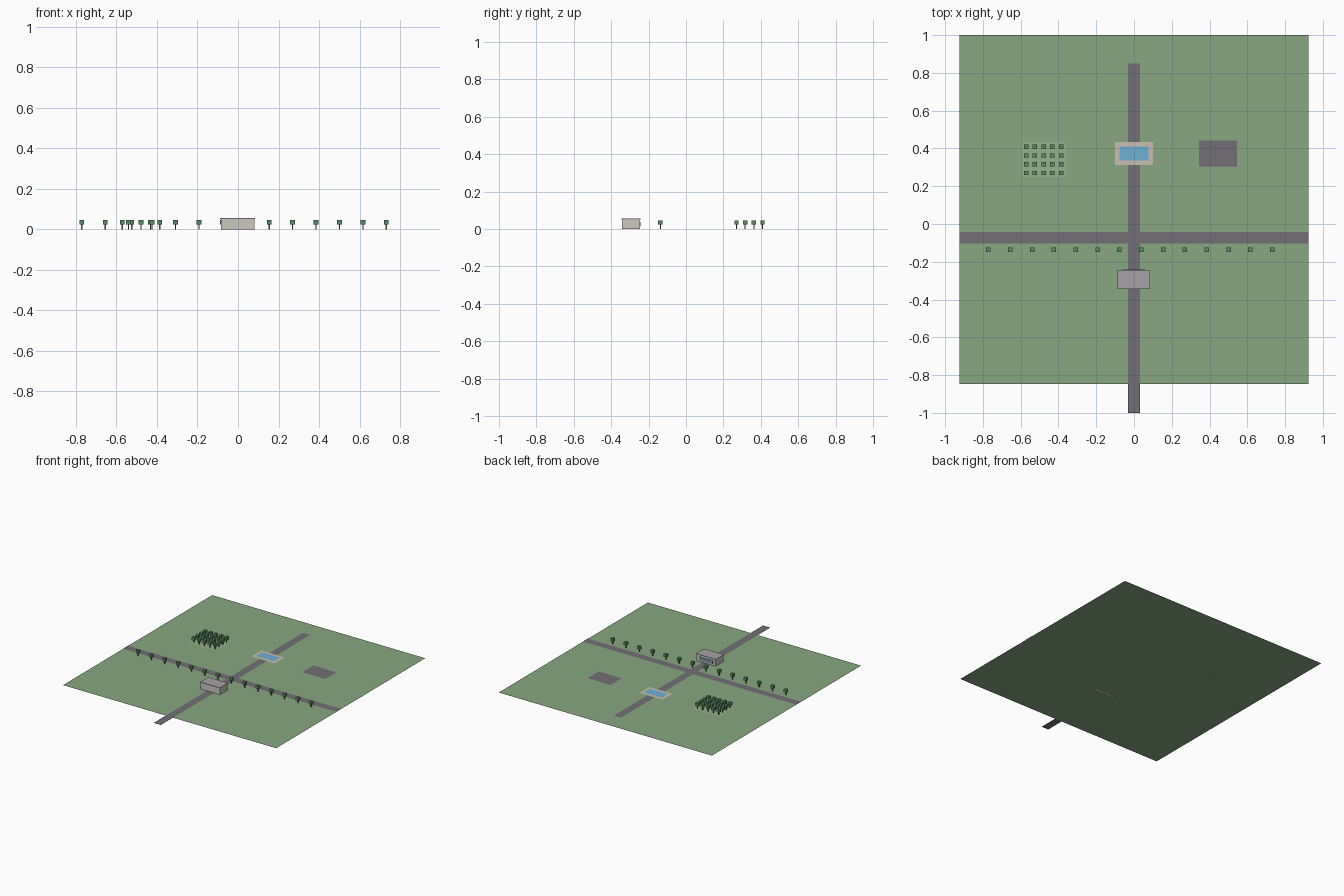
import bpy

if "Cube" in bpy.data.objects:
    bpy.data.objects.remove(bpy.data.objects["Cube"])


def material(name, rgb):
    m = bpy.data.materials.new(name)
    m.diffuse_color = (*rgb, 1)
    m.use_nodes = True
    m.node_tree.nodes["Principled BSDF"].inputs["Base Color"].default_value = m.diffuse_color
    return m


GRASS = material("grass", (0.25, 0.39, 0.22))
LAWN = material("lawn", (0.29, 0.44, 0.25))
ASPHALT = material("asphalt", (0.17, 0.16, 0.18))
STONE = material("stone", (0.58, 0.52, 0.44))
WATER = material("water", (0.16, 0.44, 0.66))
WALL = material("wall", (0.6, 0.58, 0.53))
ROOF = material("roof", (0.38, 0.36, 0.39))
GLASS = material("glass", (0.2, 0.3, 0.42))
LEAF = material("leaf", (0.1, 0.26, 0.12))
BARK = material("bark", (0.2, 0.13, 0.08))


def finish(name, verts, faces, mats, face_mats=None):
    me = bpy.data.meshes.new(name)
    me.from_pydata(verts, [], faces)
    for m in mats:
        me.materials.append(m)
    if face_mats:
        for p, i in zip(me.polygons, face_mats):
            p.material_index = i
    ob = bpy.data.objects.new(name, me)
    bpy.context.collection.objects.link(ob)
    return ob


def sheet(name, x0, x1, y0, y1, z, mat):
    return finish(name, [(x0, y0, z), (x1, y0, z), (x1, y1, z), (x0, y1, z)],
                  [(0, 1, 2, 3)], [mat])


BOX_FACES = [(0, 2, 3, 1), (4, 5, 7, 6), (0, 1, 5, 4),
             (2, 6, 7, 3), (0, 4, 6, 2), (1, 3, 7, 5)]


def box_verts(x0, x1, y0, y1, z0, z1):
    return [(x, y, z) for z in (z0, z1) for y in (y0, y1) for x in (x0, x1)]


def box(name, x0, x1, y0, y1, z0, z1, mat):
    return finish(name, box_verts(x0, x1, y0, y1, z0, z1), BOX_FACES, [mat])


# Ground and paved areas
sheet("ground", -0.925, 0.925, -0.848, 1.0, 0, GRASS)
sheet("long_road", -0.031, 0.031, -1.0, 0.85, 0.0012, ASPHALT)
sheet("cross_road", -0.925, 0.925, -0.104, -0.043, 0.0014, ASPHALT)
sheet("parking_area", 0.345, 0.545, 0.304, 0.442, 0.0012, ASPHALT)
sheet("orchard_lawn", -0.592, -0.361, 0.25, 0.435, 0.0015, LAWN)

# Pool with paved surround
sheet("pool_surround", -0.101, 0.101, 0.312, 0.435, 0.002, STONE)
sheet("pool_water", -0.078, 0.078, 0.336, 0.411, 0.003, WATER)

# Small building with flat roof and rear glazing
box("building_walls", -0.085, 0.081, -0.341, -0.246, 0, 0.051, WALL)
box("building_roof", -0.088, 0.084, -0.344, -0.243, 0.051, 0.056, ROOF)
box("rear_window", -0.062, 0.058, -0.246, -0.242, 0.012, 0.037, GLASS)

# One tree mesh: trunk plus cubic crown
TH, CH = 0.003, 0.0118
tree_verts = (box_verts(-TH, TH, -TH, TH, 0, 0.024)
              + box_verts(-CH, CH, -CH, CH, 0.023, 0.0465))
tree_faces = BOX_FACES + [tuple(i + 8 for i in f) for f in BOX_FACES]


def tree(name, x, y):
    ob = finish(name, tree_verts, tree_faces, [BARK, LEAF], [0] * 6 + [1] * 6)
    ob.location = (x, y, 0)


# Row of roadside trees
for i in range(14):
    tree(f"roadside_tree_{i}", -0.771 + 0.1156 * i, -0.137)

# Orchard grid
for i in range(5):
    for j in range(4):
        tree(f"orchard_tree_{i}_{j}", -0.571 + 0.0463 * i, 0.27 + 0.0463 * j)
